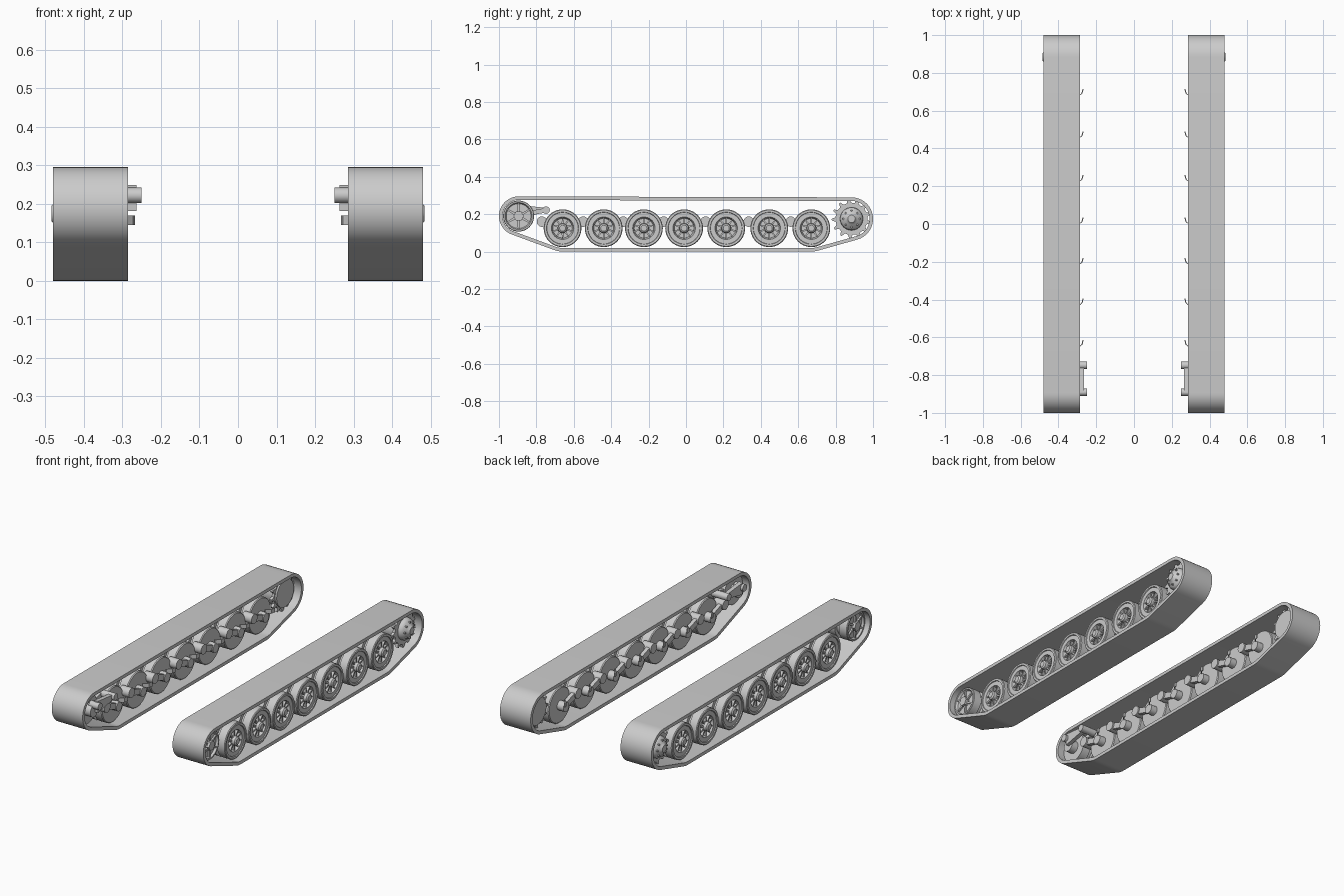
import bpy, bmesh
from math import sin, cos, pi, atan2, asin, hypot, radians

old = bpy.data.objects.get("Cube")
if old:
    bpy.data.objects.remove(old, do_unlink=True)

grey = bpy.data.materials.new("track_grey")
grey.use_nodes = True
colour = (0.6, 0.6, 0.6, 1)
grey.diffuse_color = colour
grey.node_tree.nodes["Principled BSDF"].inputs["Base Color"].default_value = colour
parts = []


def finish(name, bm):
    """Turn a bmesh into an object mirrored across the centre line."""
    bmesh.ops.recalc_face_normals(bm, faces=bm.faces)
    mesh = bpy.data.meshes.new(name)
    bm.to_mesh(mesh)
    bm.free()
    mesh.materials.append(grey)
    ob = bpy.data.objects.new(name, mesh)
    bpy.context.collection.objects.link(ob)
    ob.modifiers.new("Mirror", "MIRROR").use_mirror_merge = False
    parts.append(ob)


def lathe(bm, profile, y, z, seg=32):
    """Revolve (x, radius) pairs around a sideways axle."""
    rings = []
    for x, r in profile:
        n = seg if r else 1
        rings.append([bm.verts.new((x, y + r * cos(2 * pi * i / n), z + r * sin(2 * pi * i / n)))
                      for i in range(n)])
    for a, b in zip(rings, rings[1:]):
        for i in range(seg):
            j = (i + 1) % seg
            quad = [a[i % len(a)], a[j % len(a)], b[j % len(b)], b[i % len(b)]]
            bm.faces.new(list(dict.fromkeys(quad)))


def cylinder(bm, x0, x1, r, y, z, seg=20):
    lathe(bm, [(x0, 0), (x0, r), (x1, r), (x1, 0)], y, z, seg)


def prism(bm, points, x0, x1):
    """Extrude a (y, z) outline sideways."""
    a = [bm.verts.new((x0, y, z)) for y, z in points]
    b = [bm.verts.new((x1, y, z)) for y, z in points]
    bm.faces.new(a)
    bm.faces.new(b)
    for i in range(len(a)):
        j = (i + 1) % len(a)
        bm.faces.new((a[i], a[j], b[j], b[i]))


def bar(bm, p, q, w0, w1, x0, x1):
    """Tapered bar between two (y, z) points."""
    t = atan2(q[1] - p[1], q[0] - p[0]) + pi / 2
    c, s = cos(t), sin(t)
    prism(bm, [(p[0] + c * w0, p[1] + s * w0), (q[0] + c * w1, q[1] + s * w1),
               (q[0] - c * w1, q[1] - s * w1), (p[0] - c * w0, p[1] - s * w0)], x0, x1)


def spokes(bm, n, y, z, r0, r1, w0, w1, x0, x1):
    for i in range(n):
        t = 2 * pi * i / n + pi / 2
        bar(bm, (y + r0 * cos(t), z + r0 * sin(t)), (y + r1 * cos(t), z + r1 * sin(t)), w0, w1, x0, x1)


def belt(circles, inset):
    """Outline of a belt stretched counter-clockwise around (y, z, r) circles."""
    n = len(circles)
    normals = []
    for i in range(n):
        a, b = circles[i], circles[(i + 1) % n]
        dy, dz = b[0] - a[0], b[1] - a[1]
        normals.append(atan2(dz, dy) - pi / 2 + asin((a[2] - b[2]) / hypot(dy, dz)))
    out = []
    for i, (y, z, r) in enumerate(circles):
        start = normals[i - 1]
        sweep = (normals[i] - start) % (2 * pi)
        steps = max(3, int(sweep / radians(9)))
        for k in range(steps + 1):
            t = start + sweep * k / steps
            out.append((y + (r - inset) * cos(t), z + (r - inset) * sin(t)))
    return out


IDLER = (-0.895, 0.19)
DRIVE = (0.885, 0.175)
WHEELS = [-0.66, -0.44, -0.225, -0.01, 0.215, 0.445, 0.67]
WZ = 0.125

# Track band: hollow loop, open at both sides
path = [(*DRIVE, 0.115), (*IDLER, 0.105), (WHEELS[0], WZ, WZ), (WHEELS[-1], WZ, WZ)]
bm = bmesh.new()
loops = [[bm.verts.new((x, y, z)) for y, z in belt(path, inset)]
         for x, inset in ((0.285, 0), (0.48, 0), (0.48, 0.019), (0.285, 0.019))]
for k in range(4):
    a, b = loops[k], loops[(k + 1) % 4]
    for i in range(len(a)):
        j = (i + 1) % len(a)
        bm.faces.new((a[i], a[j], b[j], b[i]))
finish("track_band", bm)

# Road wheels, each with a swing arm behind it
wheel_profile = [(0.462, 0), (0.462, 0.016), (0.456, 0.024), (0.42, 0.027), (0.42, 0.052),
                 (0.445, 0.06), (0.445, 0.084), (0.45, 0.086), (0.45, 0.097), (0.446, 0.101),
                 (0.4, 0.101), (0.4, 0.08), (0.38, 0.08), (0.38, 0.101), (0.335, 0.101),
                 (0.33, 0.097), (0.33, 0)]
for n, y in enumerate(WHEELS, 1):
    bm = bmesh.new()
    lathe(bm, wheel_profile, y, WZ, 40)
    spokes(bm, 10, y, WZ, 0.024, 0.058, 0.005, 0.003, 0.415, 0.44)
    finish(f"road_wheel_{n}", bm)

    bm = bmesh.new()
    pivot = (y - 0.11, 0.16)
    cylinder(bm, 0.288, 0.35, 0.028, *pivot)
    cylinder(bm, 0.29, 0.335, 0.027, y, WZ)
    bar(bm, pivot, (y, WZ), 0.018, 0.015, 0.296, 0.318)
    finish(f"swing_arm_{n}", bm)

    # Bent stop tab at the wheel end of the arm
    bm = bmesh.new()
    edge = [(0.296, 0.0), (0.285, 0.012), (0.272, 0.022), (0.267, 0.045)]
    outline = edge + [(x + 0.006, d) for x, d in reversed(edge)]
    low = bm.faces.new([bm.verts.new((x, y + d, 0.145)) for x, d in outline])
    grown = bmesh.ops.extrude_face_region(bm, geom=[low])["geom"]
    bmesh.ops.translate(bm, vec=(0, 0, 0.025), verts=[v for v in grown if isinstance(v, bmesh.types.BMVert)])
    finish(f"arm_stop_{n}", bm)

# Front idler wheel
bm = bmesh.new()
lathe(bm, [(0.44, 0), (0.44, 0.066), (0.452, 0.072), (0.452, 0.08), (0.448, 0.083), (0.4, 0.083),
           (0.4, 0.065), (0.375, 0.065), (0.375, 0.083), (0.325, 0.083), (0.325, 0)], *IDLER, 40)
spokes(bm, 6, *IDLER, 0.02, 0.072, 0.007, 0.004, 0.435, 0.449)
cylinder(bm, 0.43, 0.462, 0.028, *IDLER, 6)
finish("idler_wheel", bm)

# Idler tensioner: crank, strut and end pins
bm = bmesh.new()
cylinder(bm, 0.285, 0.33, 0.035, *IDLER)
cylinder(bm, 0.25, 0.31, 0.02, -0.89, 0.222)
cylinder(bm, 0.25, 0.35, 0.02, -0.748, 0.222)
bar(bm, (-0.89, 0.215), (-0.748, 0.222), 0.034, 0.012, 0.264, 0.288)
bar(bm, (-0.82, 0.208), (-0.745, 0.222), 0.012, 0.012, 0.33, 0.35)
finish("idler_tensioner", bm)

# Rear drive sprocket: two toothed rings, drum, domed cap and bolts
bm = bmesh.new()
teeth = 13
outline = []
for i in range(teeth):
    for f, r in ((0, 0.085), (0.3, 0.087), (0.5, 0.106), (0.68, 0.106), (0.85, 0.087)):
        t = 2 * pi * (i + f) / teeth
        outline.append((DRIVE[0] + min(r, 0.096 + 0.01) * cos(t), DRIVE[1] + r * sin(t)))
for x in (0.33, 0.42):
    prism(bm, outline, x, x + 0.016)
cylinder(bm, 0.32, 0.43, 0.078, *DRIVE, 32)
lathe(bm, [(0.484, 0), (0.484, 0.02), (0.478, 0.026), (0.472, 0.032), (0.462, 0.052),
           (0.45, 0.06), (0.43, 0.062)], *DRIVE, 32)
for i in range(8):
    t = 2 * pi * i / 8
    cylinder(bm, 0.45, 0.473, 0.005, DRIVE[0] + 0.044 * cos(t), DRIVE[1] + 0.044 * sin(t), 8)
finish("drive_sprocket", bm)

# Smooth rounded surfaces, keep hard edges
bpy.ops.object.select_all(action="DESELECT")
for ob in parts:
    ob.select_set(True)
bpy.context.view_layer.objects.active = parts[0]
bpy.ops.object.shade_smooth_by_angle(angle=radians(30))
